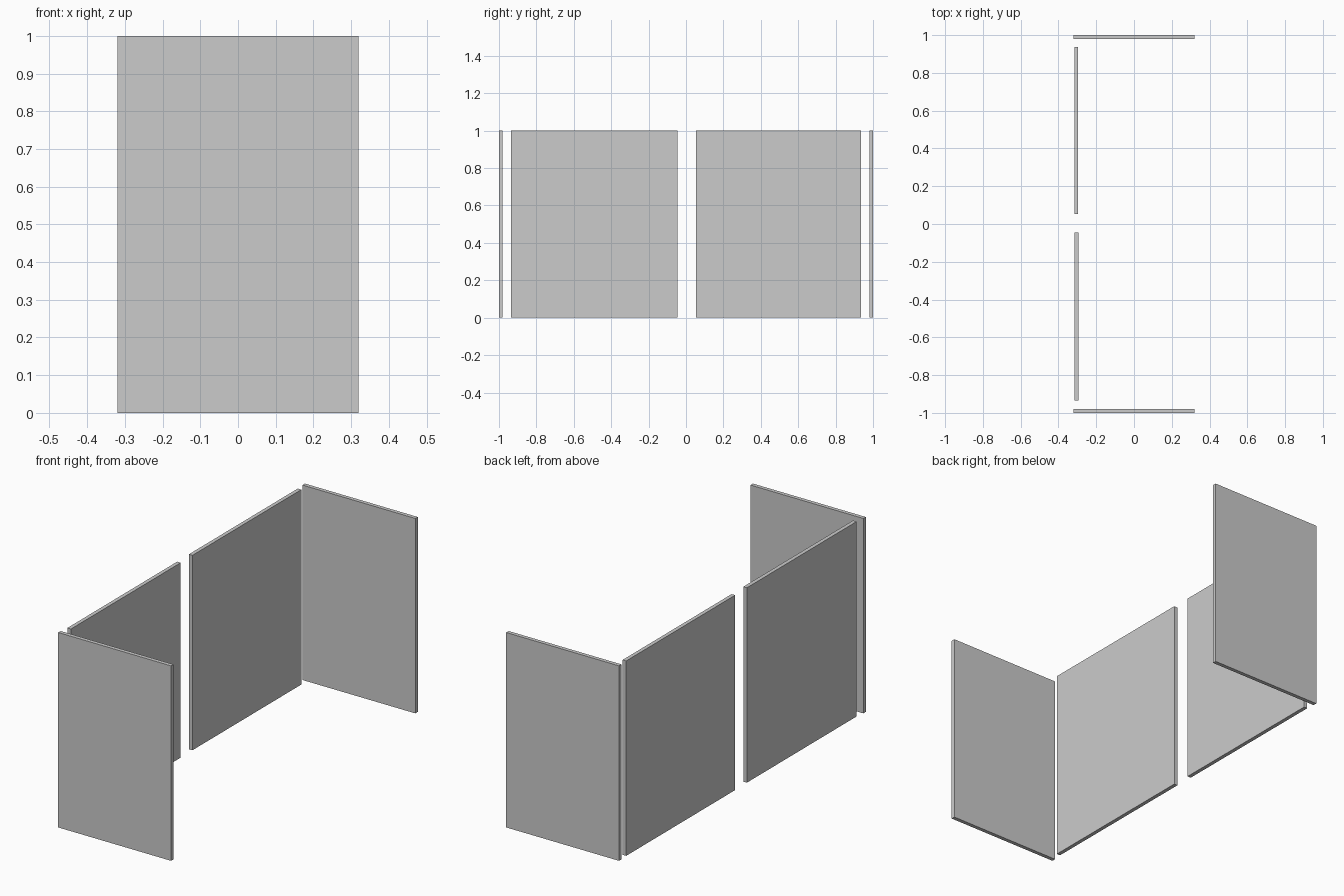
import bpy

if "Cube" in bpy.data.objects:
    bpy.data.objects.remove(bpy.data.objects["Cube"])

HEIGHT = 1.0


def panel(name, x0, x1, y0, y1):
    """Upright flat board standing on the floor."""
    bpy.ops.mesh.primitive_cube_add(
        size=1, location=((x0 + x1) / 2, (y0 + y1) / 2, HEIGHT / 2))
    board = bpy.context.object
    board.name = name
    board.scale = (x1 - x0, y1 - y0, HEIGHT)
    bpy.ops.object.transform_apply(location=False, rotation=False, scale=True)
    return board


# End panels, facing front and back
panel("front_end_panel", -0.32, 0.32, -1.0, -0.98)
panel("rear_end_panel", -0.32, 0.32, 0.98, 1.0)

# Two long side panels with a gap between them
panel("front_side_panel", -0.314, -0.294, -0.935, -0.045)
panel("rear_side_panel", -0.316, -0.296, 0.053, 0.936)
